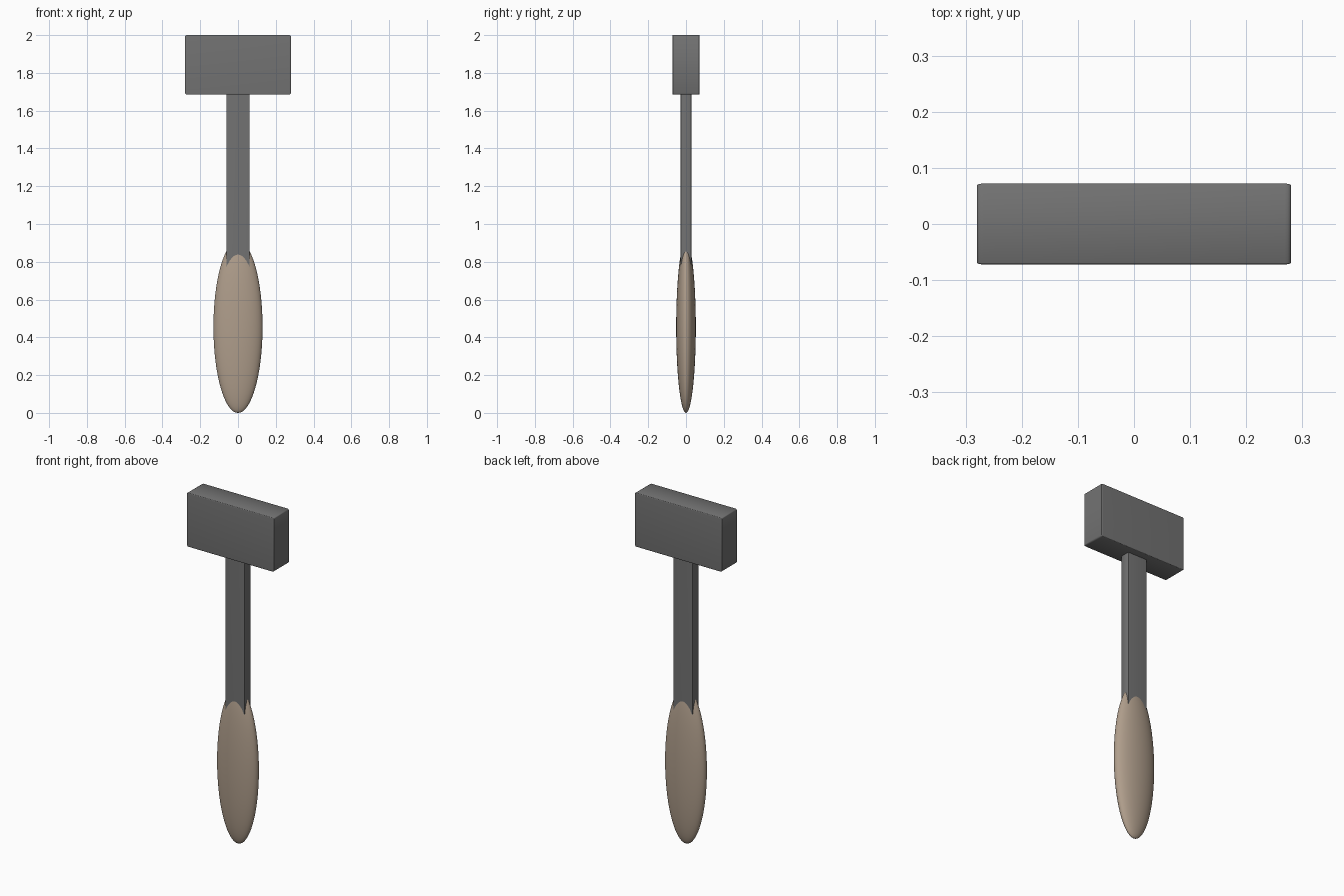
import bpy

if "Cube" in bpy.data.objects:
    bpy.data.objects.remove(bpy.data.objects["Cube"], do_unlink=True)


def material(name, rgb):
    mat = bpy.data.materials.new(name)
    mat.use_nodes = True
    mat.diffuse_color = (*rgb, 1)
    mat.node_tree.nodes["Principled BSDF"].inputs["Base Color"].default_value = (*rgb, 1)
    return mat


def finish(name, mat, half, centre_z):
    """Scale the active unit primitive to its half sizes and place it."""
    obj = bpy.context.object
    obj.name = name
    obj.scale = half
    obj.location = (0, 0, centre_z)
    obj.data.materials.append(mat)
    bpy.ops.object.transform_apply(location=False, rotation=False, scale=True)
    bpy.ops.object.shade_smooth_by_angle(angle=0.7)
    return obj


def soft_box(name, mat, half, low, high):
    """Box with edges eased in proportion to each side."""
    bpy.ops.mesh.primitive_cube_add(size=2)
    obj = bpy.context.object
    mod = obj.modifiers.new("eased_edges", "BEVEL")
    mod.width = 0.04
    mod.segments = 3
    bpy.ops.object.modifier_apply(modifier=mod.name)
    return finish(name, mat, (*half, (high - low) / 2), (low + high) / 2)


steel = material("dark_grey_steel", (0.17, 0.17, 0.17))
wood = material("tan_wood", (0.43, 0.34, 0.26))

# Head and shaft
soft_box("hammer_head", steel, (0.28, 0.072), 1.685, 2.0)
soft_box("shaft", steel, (0.062, 0.028), 0.5, 1.75)

# Flattened oval grip
bpy.ops.mesh.primitive_uv_sphere_add(segments=48, ring_count=32, radius=1)
grip = finish("grip", wood, (0.13, 0.052, 0.455), 0.455)
for poly in grip.data.polygons:
    poly.use_smooth = True
